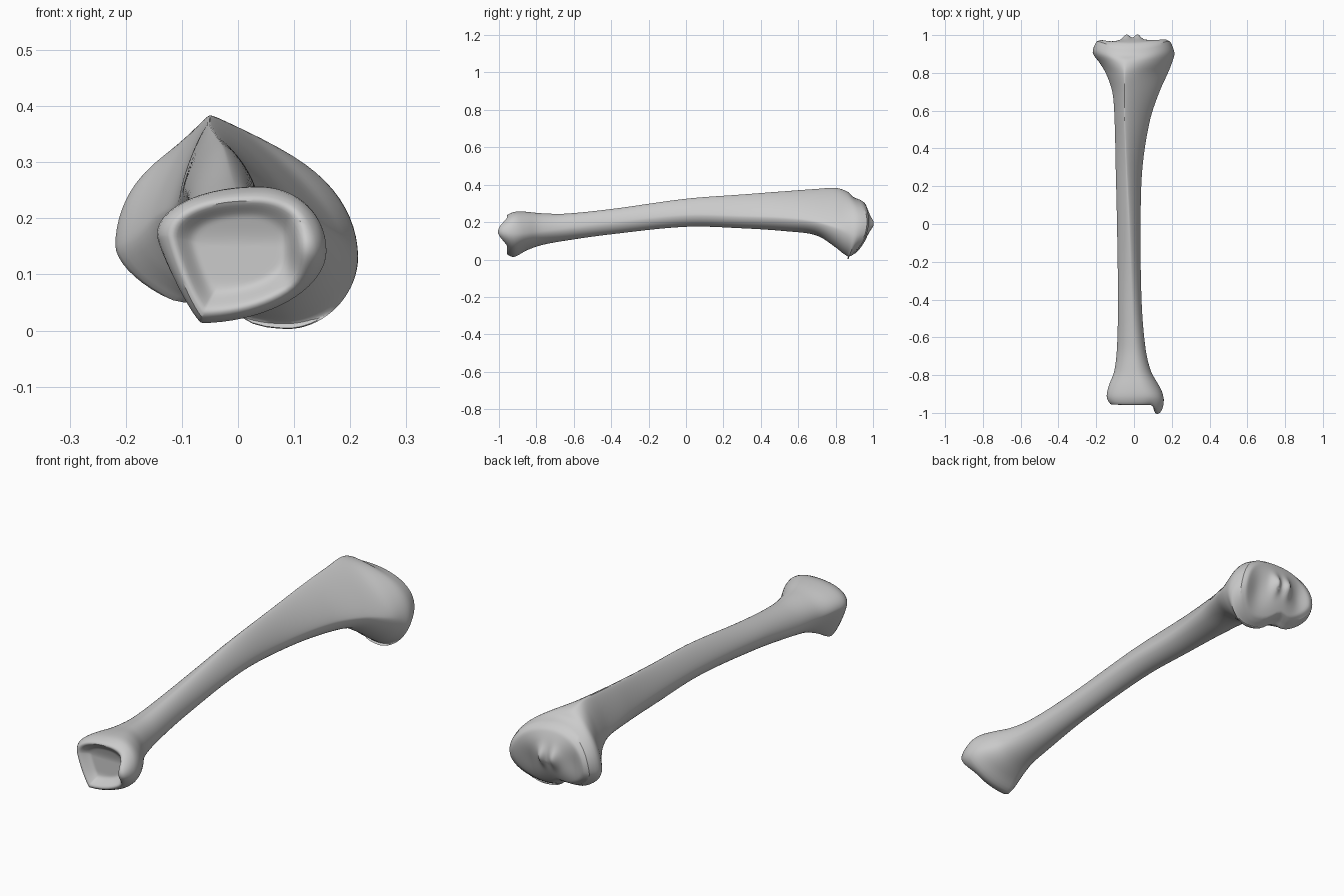
import bpy, bmesh, math

SIDES, STEPS, CAP_RINGS = 72, 130, 22

# Cross-section extremes along the shaft:
# y, left x, left z, crest x, crest z, right x, right z, underside x, underside z, crest roundness
STATIONS = [
    (-.955, -.125, .17, .03, .24, .14, .14, -.065, .025, 2.2),
    (-.92, -.145, .17, .04, .255, .16, .14, -.065, .012, 2.1),
    (-.86, -.135, .17, .03, .256, .135, .14, -.05, .045, 2),
    (-.78, -.105, .16, .01, .248, .09, .15, -.03, .075, 2),
    (-.65, -.09, .16, 0, .245, .06, .165, -.02, .1, 1.9),
    (-.4, -.085, .2, -.01, .27, .04, .195, -.02, .135, 1.7),
    (0, -.09, .24, -.025, .325, .035, .235, -.03, .175, 1.45),
    (.3, -.097, .25, -.04, .348, .045, .23, -.03, .167, 1.35),
    (.55, -.103, .24, -.05, .367, .085, .22, -.01, .15, 1.3),
    (.7, -.115, .22, -.05, .378, .135, .2, .02, .128, 1.25),
    (.8, -.15, .2, -.05, .384, .18, .17, .07, .065, 1.3),
    (.85, -.18, .17, -.045, .37, .2, .15, .08, .025, 1.6),
    (.91, -.22, .15, -.03, .34, .215, .13, .09, .002, 2),
    (.97, -.2, .16, -.02, .32, .195, .14, .08, .02, 2.1),
]


def ramp(a, b, v):
    t = max(0, min(1, (v - a) / (b - a)))
    return t * t * (3 - 2 * t)


def bump(v, centre, width):
    return math.exp(-((v - centre) / width) ** 2)


def slope(i, k):
    a, b = STATIONS[max(i - 1, 0)], STATIONS[min(i + 1, len(STATIONS) - 1)]
    return (b[k] - a[k]) / (b[0] - a[0])


def section(y):
    """Smoothly interpolate the cross-section values at y."""
    i = max(j for j in range(len(STATIONS) - 1) if j == 0 or STATIONS[j][0] <= y)
    a, b = STATIONS[i], STATIONS[i + 1]
    h = b[0] - a[0]
    t = (y - a[0]) / h
    mix = t * t * (3 - 2 * t)
    return [a[k] + (b[k] - a[k]) * mix
            + h * t * (1 - t) * ((1 - t) * slope(i, k) - t * slope(i + 1, k))
            for k in range(1, len(a))]


def outline(y):
    """Four curved quadrants joining left, crest, right and underside."""
    xl, zl, xt, zt, xr, zr, xb, zb, upper = section(y)
    distal = 1 - ramp(-.9, -.7, y)
    lower_left = 1.7 - .5 * distal
    points = []
    for s in range(SIDES):
        a = math.tau * s / SIDES
        c, d = math.cos(a), math.sin(a)
        px, pz = (xr, zr) if c >= 0 else (xl, zl)
        qx, qz = (xt, zt) if d >= 0 else (xb, zb)
        n = upper if d >= 0 else (1.9 if c >= 0 else lower_left)
        x = qx + (px - qx) * abs(c) ** (2 / n)
        z = pz + (qz - pz) * abs(d) ** (2 / n)
        # Notch between the two rear condyles
        if d < 0:
            z += .035 * bump(x, -.04, .04) * ramp(.8, .92, y)
        points.append((x, z))
    return points


def shape_ends(x, y, z):
    """Tilt the plateau and draw out the ankle knob."""
    y -= 2.6 * (z - .2) ** 2 * ramp(.86, .97, y)
    knob = ramp(.08, .115, x) * bump(z, .15, .055)
    y -= .045 * knob * ramp(-.88, -.955, y)
    return x, y, z


def plateau(x, z, inner):
    """Knee surface: rounded rim, two shallow dishes and paired spines."""
    dishes = bump(x, .1, .065) * bump(z, .14, .09) + bump(x, -.12, .055) * bump(z, .18, .08)
    spines = bump(x, .02, .02) + bump(x, -.04, .02)
    return .014 * ramp(0, .12, inner) - .022 * dishes + .024 * spines * bump(z, .19, .04)


def ankle(x, z, inner):
    """Ankle surface: hollow bounded by the knob and raised lips."""
    hollow = ramp(0, .4, inner) * (1 - ramp(.09, .12, x))
    return -.006 * ramp(0, .1, inner) + .038 * hollow * (1 - .5 * ramp(.03, .12, abs(z - .12)))


def add_ring(bm, points, y, relief=None, inner=0):
    ring = []
    for x, z in points:
        offset = relief(x, z, inner) if relief else 0
        ring.append(bm.verts.new(shape_ends(x, y, z)))
        ring[-1].co.y += offset
    return ring


def bridge(bm, a, b):
    for s in range(SIDES):
        t = (s + 1) % SIDES
        bm.faces.new((a[s], a[t], b[t], b[s]))


def close_end(bm, rim, y, relief):
    """Fill an end with shrinking rings that follow its relief."""
    points = outline(y)
    cx = sum(p[0] for p in points) / SIDES
    cz = sum(p[1] for p in points) / SIDES
    for r in range(1, CAP_RINGS):
        k = r / CAP_RINGS
        small = [(cx + (x - cx) * (1 - k), cz + (z - cz) * (1 - k)) for x, z in points]
        ring = add_ring(bm, small, y, relief, k)
        bridge(bm, rim, ring)
        rim = ring
    bm.faces.new(rim)


if "Cube" in bpy.data.objects:
    bpy.data.objects.remove(bpy.data.objects["Cube"])

# Shaft and both flared ends as one continuous loft
bm = bmesh.new()
first, last = STATIONS[0][0], STATIONS[-1][0]
rings = []
for i in range(STEPS + 1):
    y = first + (last - first) * i / STEPS
    rings.append(add_ring(bm, outline(y), y))
for a, b in zip(rings, rings[1:]):
    bridge(bm, a, b)
close_end(bm, rings[0], first, ankle)
close_end(bm, rings[-1], last, plateau)
bmesh.ops.recalc_face_normals(bm, faces=bm.faces)

mesh = bpy.data.meshes.new("shin_bone")
bm.to_mesh(mesh)
bm.free()
bone = bpy.data.objects.new("shin_bone", mesh)
bpy.context.collection.objects.link(bone)

# Soften the rims slightly
smooth = bone.modifiers.new("soften", "SMOOTH")
smooth.factor, smooth.iterations = .5, 3

# Plain grey bone
grey = bpy.data.materials.new("bone_grey")
grey.use_nodes = True
colour = (.6, .6, .6, 1)
grey.diffuse_color = colour
grey.node_tree.nodes["Principled BSDF"].inputs["Base Color"].default_value = colour
mesh.materials.append(grey)

bpy.context.view_layer.objects.active = bone
bone.select_set(True)
bpy.ops.object.shade_smooth_by_angle(angle=math.radians(50))
